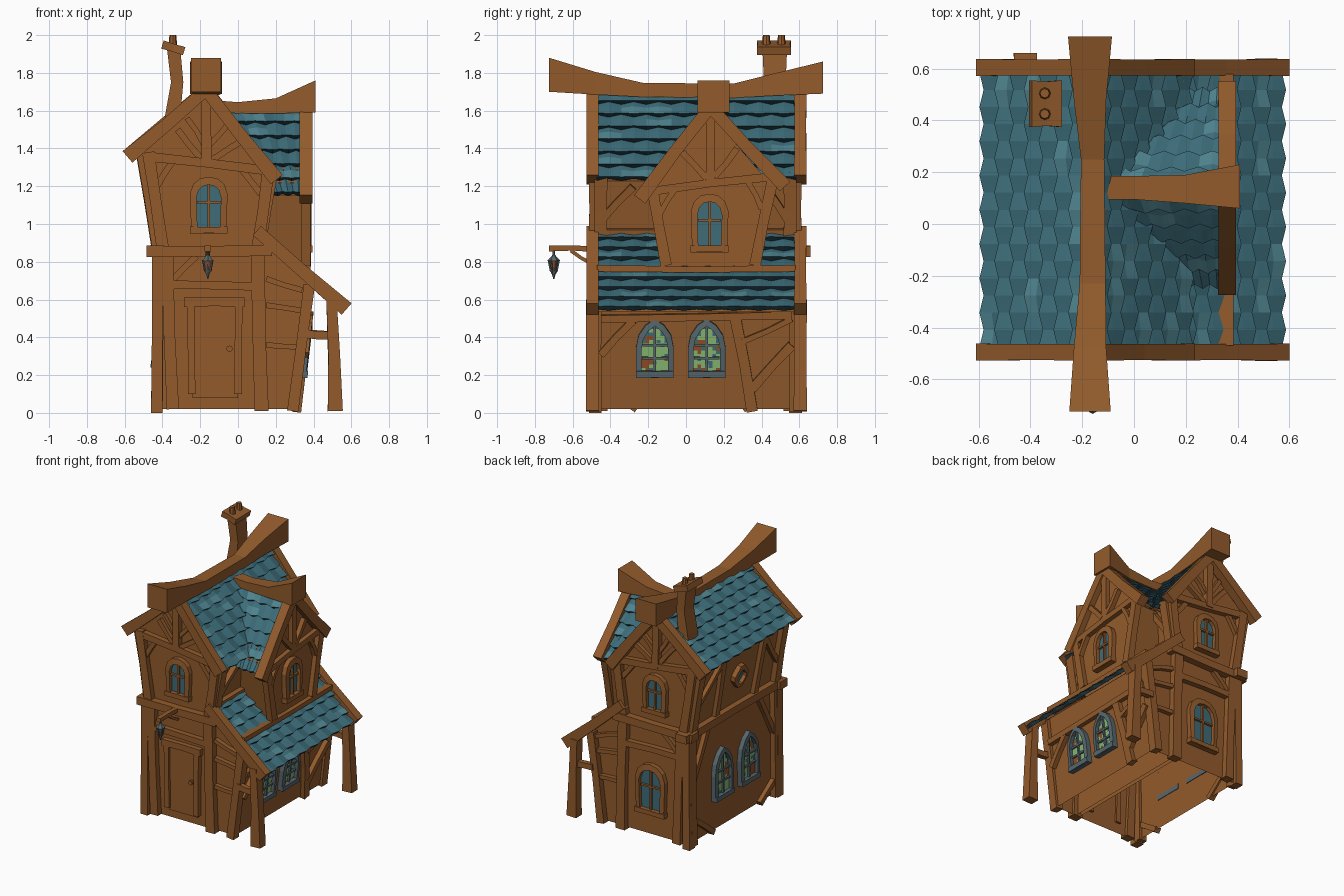
import bpy, bmesh, math, random
from mathutils import Vector as V

if "Cube" in bpy.data.objects:
    bpy.data.objects.remove(bpy.data.objects["Cube"])
random.seed(4)

def mat(name, *c):
    m = bpy.data.materials.new(name)
    m.diffuse_color = (*c, 1)
    m.use_nodes = True
    m.node_tree.nodes["Principled BSDF"].inputs["Base Color"].default_value = m.diffuse_color
    return m
wood = mat("wood", .29, .105, .025)
tile = mat("teal_tile", .045, .15, .19)
tile_light = mat("light_teal_tile", .075, .22, .265)
tile_dark = mat("dark_teal_edge", .015, .045, .06)
stone = mat("grey_frame", .095, .135, .15)
glass = mat("blue_glass", .05, .15, .19)
green = mat("green_glass", .25, .48, .17)
orange = mat("orange_glass", .3, .075, .02)

def finish(name, bm, *mats, recalc=True):
    if recalc:
        bmesh.ops.recalc_face_normals(bm, faces=bm.faces)
    me = bpy.data.meshes.new(name)
    bm.to_mesh(me)
    bm.free()
    for m in mats:
        me.materials.append(m)
    ob = bpy.data.objects.new(name, me)
    bpy.context.collection.objects.link(ob)
    return ob

def loft(name, secs, a, b, m=wood):
    """Rectangular sections (centre, size along a, size along b) joined to a solid."""
    bm = bmesh.new()
    rings = [[bm.verts.new(V(c) + a*(w/2*i) + b*(h/2*j)) for i, j in ((-1, -1), (1, -1), (1, 1), (-1, 1))]
             for c, w, h in secs]
    for r, s in zip(rings, rings[1:]):
        for k in range(4):
            bm.faces.new((r[k], r[(k+1) % 4], s[(k+1) % 4], s[k]))
    bm.faces.new(rings[0])
    bm.faces.new(rings[-1])
    return finish(name, bm, m)

def beam(name, p, q, w, t, n, w2=None, wob=.006, m=wood):
    """Slightly crooked timber from p to q; n is the thickness direction."""
    p, q, w2 = V(p), V(q), w2 or w
    s = (q-p).cross(V(n)).normalized()
    nn = s.cross(q-p).normalized()
    mid = (p+q)/2 + s*random.uniform(-wob, wob)
    return loft(name, [(p, w, t), (mid, (w+w2)/2*.92, t*.95), (q, w2, t)], s, nn, m)

class Wall:
    """Wall plane: origin, two in-plane axes and outward normal."""
    def __init__(self, o, u, v, sign):
        self.o, self.u, self.v = V(o), V(u), V(v)
        self.n = self.u.cross(self.v).normalized()*sign
    def at(self, u, v, d=0):
        return self.o + self.u*u + self.v*v + self.n*d
    def timbers(self, name, rows, t=.06):
        for a, b, c, d, w in rows:
            beam(name, self.at(a, b, .01), self.at(c, d, .01), w, t + random.uniform(0, .008), self.n)

X, Y, Z = V((1, 0, 0)), V((0, 1, 0)), V((0, 0, 1))
front = Wall((0, -.47, 0), X, Z, 1)
back = Wall((0, .57, 0), X, Z, -1)
left_low = Wall((-.42, 0, 0), Y, (.012, 0, 1), -1)
left_up = Wall((-.271, 0, 0), Y, (-.164, 0, 1), -1)
right_low = Wall((.3, 0, 0), Y, (.12, 0, 1), 1)
right_up = Wall((-.042, 0, 0), Y, (.167, 0, 1), 1)
dormer = Wall((.35, 0, 0), Y, Z, 1)

def prism(name, wall, pts, d0, d1, m=wood, open_base=False):
    bm = bmesh.new()
    r, s = [[bm.verts.new(wall.at(u, v, d)) for u, v in pts] for d in (d0, d1)]
    k = len(pts)
    for i in range(k):
        bm.faces.new((r[i], r[(i+1) % k], s[(i+1) % k], s[i]))
    bm.faces.new(r)
    bm.faces.new(s)
    bmesh.ops.recalc_face_normals(bm, faces=bm.faces)
    if open_base:
        bmesh.ops.delete(bm, geom=[f for f in bm.faces if all(v.co.z < .04 for v in f.verts)], context='FACES')
    return finish(name, bm, m, recalc=False)

# Walls: two-storey body, lean-to and dormer
prism("main_body", front, [(-.42, .02), (.13, .02), (.1, .85), (.165, 1.26), (-.17, 1.67), (-.5, 1.39), (-.41, .85)],
      0, -1.04, open_base=True)
prism("lean_to_body", front, [(.1, .02), (.303, .02), (.38, .69), (.1, .94)], -.004, -1.036, open_base=True)
prism("dormer_body", dormer, [(-.1, .7), (.37, .7), (.44, 1.22), (.13, 1.58), (-.18, 1.22)], 0, -.3)

# Roofs made of overlapping wavy tile rows
def roof(name, r0, r1, e0, e1, rows, cols):
    r0, r1, e0, e1 = map(V, (r0, r1, e0, e1))
    n = (r1-r0).cross(e0-r0).normalized()
    n = n if n.z > 0 else -n
    down = (e0+e1-r0-r1).normalized()
    bm = bmesh.new()
    def put(f, i, ref):
        f.material_index = i
        f.normal_update()
        if f.normal.dot(ref) < 0:
            f.normal_flip()
    def at(u, v, h):
        return bm.verts.new(r0.lerp(r1, u).lerp(e0.lerp(e1, u), v) + n*h)
    for i in range(rows):
        grid = []
        for j in range(cols*4+1):
            u = j/(cols*4)
            wave = math.cos(2*math.pi*j/4 + i % 2*math.pi)
            low = (i+1.06+.07*wave)/rows
            b = .006*wave
            grid.append([at(u, i/rows, b), at(u, (i+.45)/rows, .011+b), at(u, low, .024+b), at(u, low, -.002)])
        for j, (a, c) in enumerate(zip(grid, grid[1:])):
            if j % 4 == 0:
                light = random.random() < .16
            for k in range(3):
                f = bm.faces.new((a[k], a[k+1], c[k+1], c[k]))
                put(f, (0, 1 if light else 0, 2)[k], down if k == 2 else n)
    put(bm.faces.new([bm.verts.new(p - n*.02) for p in (r0, r1, e1, e0)]), 3, -n)
    finish(name, bm, tile, tile_light, tile_dark, wood, recalc=False)

ya, yb = -.475, .585
roof("main_roof_left", (-.17, ya, 1.71), (-.17, yb, 1.71), (-.57, ya, 1.36), (-.57, yb, 1.36), 7, 8)
roof("main_roof_right", (-.17, ya, 1.71), (-.17, yb, 1.71), (.2, ya, 1.24), (.2, yb, 1.24), 7, 8)
roof("lean_to_roof", (.1, ya, .97), (.1, yb, .97), (.56, ya, .55), (.56, yb, .55), 8, 8)
roof("dormer_roof_front", (-.1, .13, 1.61), (.35, .13, 1.61), (.12, -.22, 1.16), (.35, -.22, 1.16), 6, 4)
roof("dormer_roof_back", (-.1, .13, 1.61), (.35, .13, 1.61), (.12, .5, 1.21), (.35, .5, 1.21), 6, 4)

# Sagging ridge beams with flared ends
loft("main_ridge_beam", [((-.17, -.725, 1.79), .16, .18), ((-.17, -.48, 1.745), .125, .12), ((-.16, -.23, 1.71), .1, .075),
     ((-.16, .25, 1.705), .09, .075), ((-.17, .48, 1.74), .125, .12), ((-.17, .725, 1.775), .17, .17)], X, Z)
loft("dormer_ridge_beam", [((-.13, .14, 1.625), .09, .06), ((0, .14, 1.615), .09, .06), ((.2, .135, 1.625), .11, .08),
     ((.41, .145, 1.675), .17, .17)], Y, Z)

# Bargeboards, gable framing, lean-to posts: same at front and back
for wall, y, side in ((front, -.495, "front"), (back, .605, "back")):
    for p, q in (((-.17, 1.71), (-.585, 1.355)), ((-.17, 1.71), (.205, 1.235)), ((.1, .965), (.575, .55))):
        beam(side + "_bargeboard", (p[0], y, p[1]), (q[0], y, q[1]), .065, .065, Y, .08)
    wall.timbers(side + "_frame", [
        (-.43, 0, -.425, .84, .06), (-.345, .02, -.375, .84, .065), (.125, .01, .105, .84, .075), (-.36, .68, .09, .67, .045),
        (-.4, .88, -.475, 1.38, .065), (.105, .88, .16, 1.28, .065), (-.46, 1.355, .14, 1.285, .05),
        (-.165, 1.31, -.17, 1.68, .055), (.29, .01, .378, .68, .06)])
    wall.timbers(side + "_brace", [
        (-.19, 1.34, -.32, 1.5, .035), (-.15, 1.33, .02, 1.44, .035), (-.18, 1.42, -.27, 1.56, .03),
        (-.15, 1.42, -.05, 1.53, .03), (-.43, 1.2, -.34, 1.34, .035), (.12, 1.16, .02, 1.29, .035),
        (-.35, .7, -.22, .83, .035), (.15, .71, .34, .65, .03), (.15, .57, .35, .54, .03), (.15, .36, .33, .35, .03)], .035)
    wall.timbers(side + "_floor_band", [(-.485, .855, .18, .86, .06)], .085)
    beam(side + "_porch_post", (.515, y, .01), (.495, y, .6), .08, .07, Y, .055)
    beam(side + "_porch_rail", (.35, y, .42), (.49, y, .41), .045, .04, Y)

# Dormer framing, its sill beam and bargeboards
for y, z in ((-.245, 1.13), (.525, 1.2)):
    beam("dormer_bargeboard", (.36, .13, 1.62), (.36, y, z), .065, .07, X, .075)
dormer.timbers("dormer_frame", [(-.105, .78, -.18, 1.2, .06), (.365, .78, .46, 1.24, .06), (-.17, 1.175, .46, 1.25, .045),
    (.13, 1.2, .13, 1.58, .05), (.11, 1.24, -.02, 1.38, .035), (.15, 1.25, .27, 1.4, .035),
    (-.14, 1.05, -.06, 1.18, .03), (.4, 1.08, .33, 1.22, .03)], .045)
beam("roof_sill_beam", (.355, -.47, .765), (.355, .58, .765), .035, .06, X)

# Side wall framing
right_low.timbers("right_frame", [(-.45, .5, .56, .52, .04), (.26, .51, .35, .01, .06), (.35, .13, .56, .36, .05),
    (.3, .38, .56, .5, .03), (-.45, .31, -.28, .49, .04)], .045)
right_up.timbers("right_upper_frame", [(-.46, .95, .57, .95, .05), (-.45, 1.02, -.28, 1.2, .04), (.54, 1.02, .42, 1.2, .04)], .045)
left_low.timbers("left_floor_band", [(-.52, .855, .66, .855, .06)], .085)
for y in (-.45, .55):
    left_low.timbers("left_corner_post", [(y, .01, y, .84, .07)])
    left_up.timbers("left_upper_post", [(y, .88, y, 1.37, .07)])
    right_up.timbers("right_upper_post", [(y, .9, y, 1.25, .07)])
left_low.timbers("left_brace", [(-.43, .5, -.26, .82, .04), (.53, .5, .36, .82, .04), (-.44, .14, -.26, .02, .04), (.3, .02, .53, .2, .04)], .04)
left_up.timbers("left_upper_brace", [(-.2, .88, -.22, 1.33, .05), (.26, .88, .27, 1.33, .05), (-.43, 1.05, -.24, 1.3, .035),
    (.53, 1.05, .3, 1.3, .035)], .04)

# Windows: raised frame, pane, glazing bars and sill
SHAPES = {"pointed": [(.5, 0), (.5, .5), (.43, .72), (.25, .89), (0, 1)],
          "round": [(.46, 0), (.5, .7), (.41, .87), (.23, .97), (0, 1)],
          "diamond": [(.15, 0), (.5, .4), (.5, .6), (.15, 1), (0, 1)]}

def window(name, wall, u, v, w, h, shape, m, fw=.035, mosaic=False):
    half = SHAPES[shape]
    pts = half + [(-a, b) for a, b in half[-2::-1]]
    iw, ih = w-2*fw, h-2.2*fw
    out = [(u+a*w, v+b*h) for a, b in pts]
    inn = [(u+a*iw, v+fw+b*ih) for a, b in pts]
    bm = bmesh.new()
    loops = [[bm.verts.new(wall.at(a, b, d)) for a, b in src] for src, d in ((out, 0), (out, .035), (inn, .04), (inn, .004))]
    for r, s in zip(loops, loops[1:]):
        for k in range(len(pts)):
            j = (k+1) % len(pts)
            bm.faces.new((r[k], r[j], s[j], s[k]))
    finish(name + "_frame", bm, m)
    prism(name + "_pane", wall, inn, .004, .012, glass)
    if mosaic:
        bm = bmesh.new()
        nx, nz = 7, 13
        for i in range(nx):
            for j in range(nz):
                f = (j+1)/nz
                lim = next((a0[0] + (a1[0]-a0[0])*(f-a0[1])/(a1[1]-a0[1]) for a0, a1 in zip(half, half[1:]) if f <= a1[1]), 0)
                if abs((i+.5)/nx-.5) > lim - .02 or random.random() < .15:
                    continue
                q = [wall.at(u+((i+a)/nx-.5)*iw, v+fw+(j+b)/nz*ih, .015) for a, b in ((0, 0), (1, 0), (1, 1), (0, 1))]
                fc = bm.faces.new([bm.verts.new(p) for p in q])
                fc.material_index = int(math.sin(i*.9+1)+math.cos(j*.8+u*9)+random.uniform(-.5, .5) > .9)
                fc.normal_update()
                if fc.normal.dot(wall.n) < 0:
                    fc.normal_flip()
        finish(name + "_mosaic", bm, green, orange, recalc=False)
    bar = lambda a, b, c, d: beam(name + "_bar", wall.at(a, b, .018), wall.at(c, d, .018), .014, .02, wall.n, wob=0, m=m)
    if shape != "diamond":
        bar(u, v+fw, u, v+h-fw)
        bar(u-iw*.47, v+h*.55, u+iw*.47, v+h*.55)
        if mosaic:
            bar(u-iw*.48, v+h*.33, u+iw*.48, v+h*.33)
        beam(name + "_sill", wall.at(u-w*.5, v+.018, .02), wall.at(u+w*.5, v+.018, .02), .036, .05, wall.n, wob=0, m=m)

for y in (-.165, .11):
    window("right_window", right_low, y, .19, .2, .31, "pointed", stone, .03, True)
for y in (-.13, .18):
    window("left_window", left_low, y, .24, .22, .38, "pointed", stone, .03, True)
window("front_window", front, -.155, .95, .2, .3, "round", wood)
window("back_upper_window", back, -.155, .95, .2, .3, "round", wood)
window("back_lower_window", back, -.12, .18, .25, .38, "round", wood)
window("dormer_window", dormer, .125, .85, .2, .31, "round", wood)
window("left_small_window", left_up, .03, 1.03, .16, .17, "diamond", wood, .03)

# Door
prism("door_panel", front, [(-.24, .08), (0, .08), (0, .57), (-.24, .57)], 0, .015)
front.timbers("door_frame", [(-.245, .1, -.25, .57, .04), (.0, .1, .005, .57, .04), (-.285, .585, .035, .585, .05)], .05)

def cone(name, c, r1, r2, h, seg, m):
    bm = bmesh.new()
    bmesh.ops.create_cone(bm, cap_ends=True, segments=seg, radius1=r1, radius2=r2, depth=h)
    ob = finish(name, bm, m)
    ob.location = c
    return ob
cone("door_knob", (-.045, -.495, .34), .016, .016, .03, 10, wood).rotation_euler.x = math.pi/2

# Crooked chimney with cap and two pots
loft("chimney", [((-.35, .47, 1.45), .1, .13), ((-.345, .47, 1.58), .08, .12), ((-.322, .47, 1.75), .065, .115),
     ((-.34, .47, 1.92), .07, .13)], X, Y)
beam("chimney_cap", (-.4, .465, 1.95), (-.285, .465, 1.915), .045, .18, Y, wob=0)
for y in (.425, .505):
    cone("chimney_pot", (-.345, y, 1.97), .024, .018, .06, 8, wood)

# Hanging lantern
beam("lantern_arm", (-.16, -.47, .865), (-.16, -.725, .87), .03, .035, X)
beam("lantern_brace", (-.16, -.5, .79), (-.16, -.61, .86), .02, .025, X)
cone("lantern_hook", (-.16, -.7, .84), .006, .006, .04, 6, stone)
cone("lantern_cap", (-.16, -.7, .82), .034, .008, .03, 6, stone)
cone("lantern_glass", (-.16, -.7, .78), .016, .028, .055, 6, orange)
cone("lantern_base", (-.16, -.7, .745), .012, .02, .02, 6, stone)
cone("lantern_tip", (-.16, -.7, .722), .003, .01, .025, 6, stone)
for k in range(6):
    a = k*math.pi/3
    d = V((math.sin(a), math.cos(a), 0))
    beam("lantern_rib", V((-.16, -.7, .75)) + d*.017, V((-.16, -.7, .81)) + d*.029, .008, .008, d, wob=0, m=stone)
